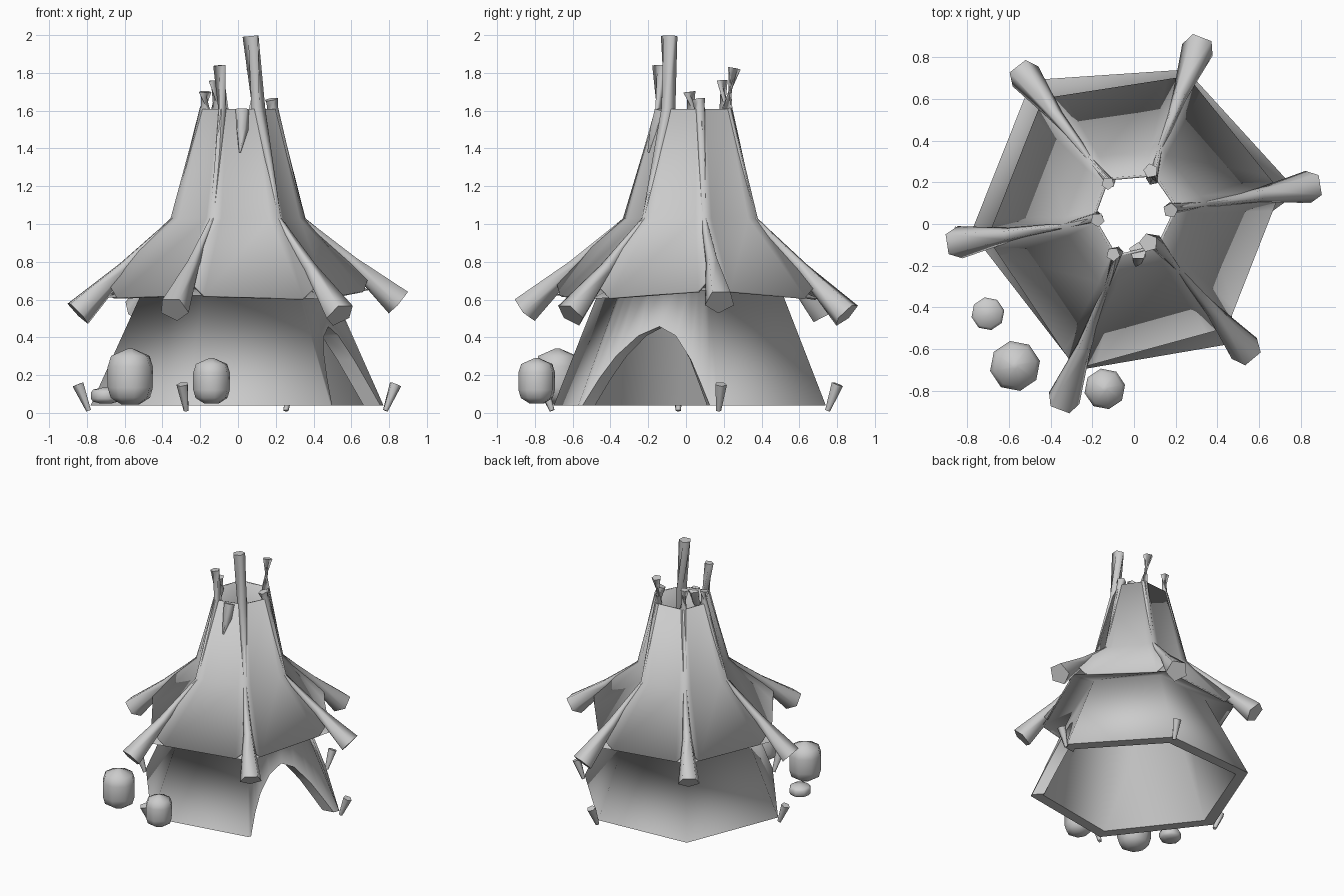
import bpy, bmesh
from math import cos, sin, pi, radians
from mathutils import Vector

cube = bpy.data.objects.get("Cube")
if cube:
    bpy.data.objects.remove(cube, do_unlink=True)

grey = bpy.data.materials.new("plain_grey")
grey.use_nodes = True
grey.diffuse_color = (0.6, 0.6, 0.6, 1)
grey.node_tree.nodes["Principled BSDF"].inputs["Base Color"].default_value = (0.6, 0.6, 0.6, 1)


def finish(name, bm, thickness=0, angle=65):
    """Turn a bmesh into a smooth shaded object, thickened inwards if asked."""
    bmesh.ops.remove_doubles(bm, verts=bm.verts, dist=0.0005)
    mesh = bpy.data.meshes.new(name)
    bm.to_mesh(mesh)
    bm.free()
    obj = bpy.data.objects.new(name, mesh)
    bpy.context.collection.objects.link(obj)
    mesh.materials.append(grey)
    bpy.ops.object.select_all(action='DESELECT')
    obj.select_set(True)
    bpy.context.view_layer.objects.active = obj
    if thickness:
        mod = obj.modifiers.new("thickness", 'SOLIDIFY')
        mod.thickness = thickness
        mod.offset = -1
        bpy.ops.object.modifier_apply(modifier=mod.name)
    bpy.ops.object.shade_smooth_by_angle(angle=radians(angle))


def skin(bm, rings, cap):
    """Join rings of points with quads, closing both ends if asked."""
    loops = [[bm.verts.new(p) for p in ring] for ring in rings]
    n = len(loops[0])
    for low, high in zip(loops, loops[1:]):
        for i in range(n):
            j = (i + 1) % n
            bm.faces.new((low[i], low[j], high[j], high[i]))
    if cap:
        bm.faces.new(loops[0][::-1])
        bm.faces.new(loops[-1])


def tube(name, path, radii, sides=5):
    path = [Vector(p) for p in path]
    rings = []
    for i, p in enumerate(path):
        before, after = path[max(i - 1, 0)], path[min(i + 1, len(path) - 1)]
        turn = (after - before).to_track_quat('Z', 'Y')
        angles = [2 * pi * k / sides - pi / 2 for k in range(sides)]
        rings.append([p + turn @ Vector((cos(a), sin(a), 0)) * radii[i] for a in angles])
    bm = bmesh.new()
    skin(bm, rings, True)
    finish(name, bm, angle=75)


def rock(name, x, y, z, radius, height):
    profile = [(0.4, 0), (0.87, 0.12), (1, 0.3), (1, 0.68), (0.85, 0.87), (0.12, 1)]
    rings = [[(x + r * radius * cos(k * pi / 4 + 0.2), y + r * radius * sin(k * pi / 4 + 0.2), z + h * height)
              for k in range(8)] for r, h in profile]
    bm = bmesh.new()
    skin(bm, rings, True)
    finish(name, bm)


# Key points of the six poles, counter-clockwise from the front right
centre = Vector((0, 0.04, 0))
up = Vector((0, 0, 1))
tips = [Vector(p) for p in ((-0.34, -0.85, 0.55), (0.54, -0.61, 0.52), (0.85, 0.18, 0.59),
                            (0.31, 0.85, 0.52), (-0.53, 0.72, 0.54), (-0.85, -0.09, 0.53))]
crown = [Vector((x, y, 1.61)) for x, y in ((-0.09, -0.16), (0.12, -0.11), (0.21, 0.08),
                                           (0.1, 0.24), (-0.13, 0.22), (-0.2, 0.03))]
stubs = [(-0.1, -0.145, 1.84), (0.07, -0.09, 1.995), (0.175, 0.065, 1.66),
         (0.08, 0.255, 1.825), (-0.125, 0.195, 1.76), (-0.175, 0.02, 1.7)]
stub_radii = [0.034, 0.046, 0.037, 0.036, 0.032, 0.035]
base = [Vector((x, y, 0.04)) for x, y in ((-0.27, -0.7), (0.49, -0.57), (0.77, 0.17),
                                          (0.25, 0.74), (-0.49, 0.69), (-0.78, -0.04))]


def waist_ring(scale, z=1.03):
    return [centre.lerp(Vector((t.x, t.y, 0)), scale) + up * z for t in tips]


def ridged(ridges, flats):
    """One ring of the roof: a raised ridge at each pole with flat cloth between."""
    ring = []
    for i in range(6):
        j = (i + 1) % 6
        ring += [ridges[i], flats[i].lerp(flats[j], 0.14), flats[i].lerp(flats[j], 0.86)]
    return ring


waist = waist_ring(0.42)
axis = [w.lerp(t, 0.7) for w, t in zip(waist, tips)]
eave = [p - up * 0.07 for p in axis]

# Roof: flared skirt with pole ridges, rising to an open crown
bm = bmesh.new()
skin(bm, [ridged([p + up * 0.03 for p in axis], eave), ridged(waist, waist_ring(0.405)),
          ridged(crown, crown)], False)
finish("roof_cover", bm, 0.012, 100)

# Poles buried along the roof ridges, flared at the lower ends
for i, tip in enumerate(tips):
    top = crown[i].lerp(centre + up * 1.61, 0.12)
    r = stub_radii[i]
    hidden = waist[i].lerp(centre + up, 0.06)
    elbow = waist[i].lerp(tip, 0.5) - up * 0.01
    tube(f"ridge_pole_{i + 1}", [stubs[i], top, hidden, elbow, tip],
         [r, r * 0.85, 0.016, 0.035, 0.082])
tube("crossing_pole_end", [(0.02, -0.13, 1.6), (0.02, -0.16, 1.5), (0.01, -0.2, 1.38)],
     [0.045, 0.035, 0.005])

# Lower walls with an arched doorway; the outside runs on into the roof underside
wall_top = waist_ring(0.4, 1.01)
lining_top = waist_ring(0.34, 1.0)
neck = [b.lerp(w, 0.68) for b, w in zip(base, wall_top)]
arch = [(0.03, 0), (0.09, 0.15), (0.17, 0.27), (0.32, 0.38), (0.5, 0.43),
        (0.66, 0.38), (0.8, 0.25), (0.88, 0.12), (0.94, 0)]


def inner(p):
    return p - Vector((p.x, p.y, 0)).normalized() * 0.09


def add_face(bm, *points):
    bm.faces.new([bm.verts.new(p) for p in points])


shell, lining = bmesh.new(), bmesh.new()
for i in range(6):
    j = (i + 1) % 6
    along = lambda ring, t: ring[i].lerp(ring[j], t)
    edge = [(0, 0)] + (arch if i == 1 else []) + [(1, 0)]
    for (t0, h0), (t1, h1) in zip(edge, edge[1:]):
        p0 = along(base, t0).lerp(along(wall_top, t0), h0)
        p1 = along(base, t1).lerp(along(wall_top, t1), h1)
        n0, n1 = along(neck, t0), along(neck, t1)
        add_face(shell, p0, p1, n1, n0)
        add_face(shell, n0, n1, along(eave, t1), along(eave, t0))
        add_face(lining, p1, p0, inner(p0), inner(p1))
        add_face(lining, inner(p1), inner(p0), along(lining_top, t0), along(lining_top, t1))
finish("lower_wall", shell, angle=180)
finish("wall_lining", lining)

# Ground pegs at four wall corners, leaning outwards
for i in (0, 2, 3, 5):
    out = Vector((base[i].x, base[i].y, 0)).normalized()
    foot = base[i] + out * 0.01 - up * 0.028
    tube(f"ground_peg_{i + 1}", [foot, foot + out * 0.055 + up * 0.14], [0.014, 0.033])

# Rocks beside the tent
rock("large_rock", -0.57, -0.68, 0.045, 0.122, 0.295)
rock("medium_rock", -0.14, -0.79, 0.05, 0.099, 0.24)
rock("small_rock", -0.7, -0.43, 0.05, 0.08, 0.085)
